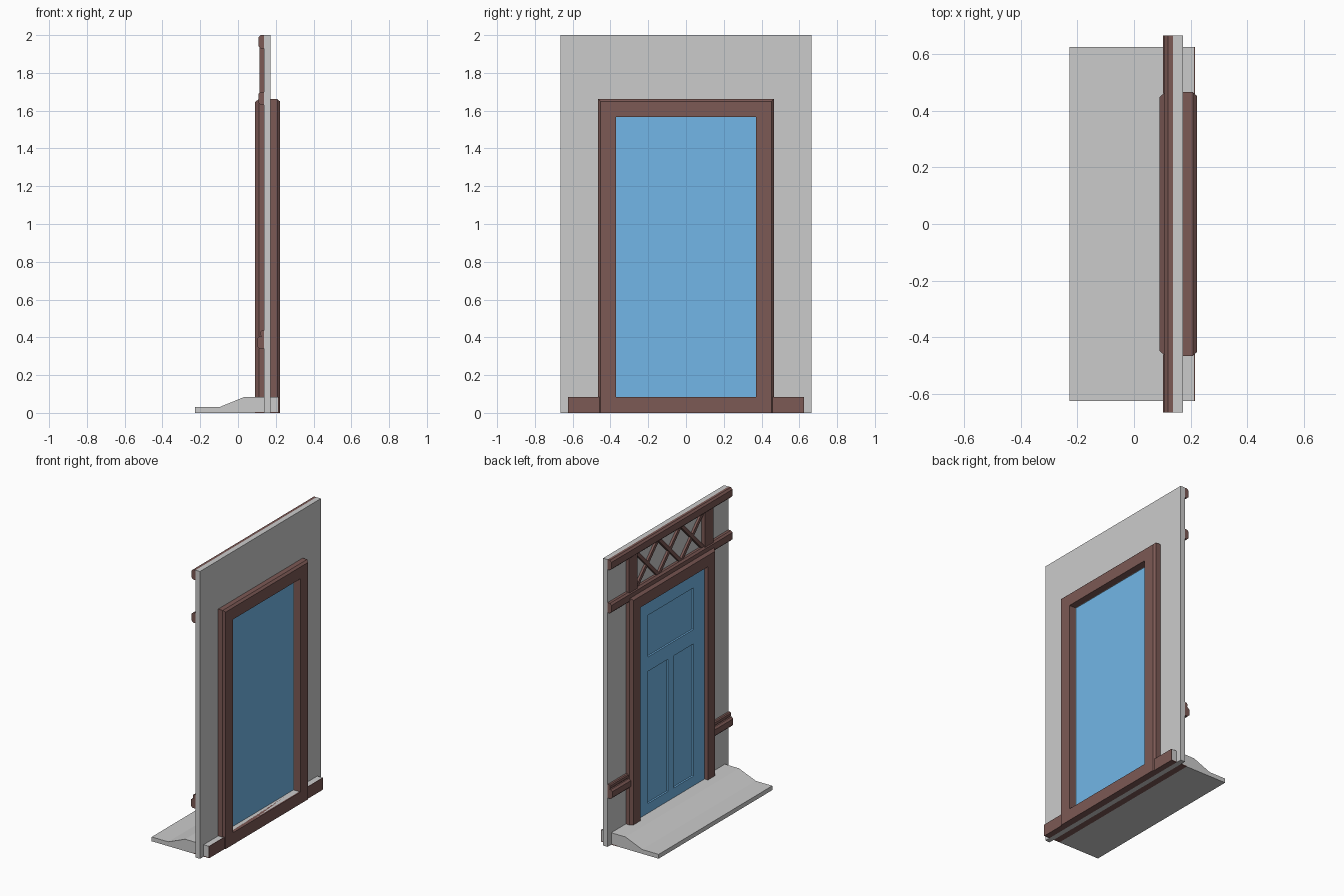
import bpy, bmesh, math

if "Cube" in bpy.data.objects:
    bpy.data.objects.remove(bpy.data.objects["Cube"])


def material(name, rgb):
    m = bpy.data.materials.new(name)
    m.diffuse_color = (*rgb, 1)
    m.use_nodes = True
    m.node_tree.nodes["Principled BSDF"].inputs["Base Color"].default_value = m.diffuse_color
    return m


BROWN = material("dark_wood", (0.2, 0.1, 0.09))
BLUE = material("blue_panel", (0.17, 0.47, 0.8))


def finish(name, bm, mat):
    bmesh.ops.recalc_face_normals(bm, faces=bm.faces)
    me = bpy.data.meshes.new(name)
    bm.to_mesh(me)
    bm.free()
    if mat:
        me.materials.append(mat)
    ob = bpy.data.objects.new(name, me)
    bpy.context.collection.objects.link(ob)
    return ob


def loft(name, rings, mat=None):
    """Skin a list of equal rings and cap both ends."""
    bm = bmesh.new()
    vs = [[bm.verts.new(p) for p in r] for r in rings]
    n = len(vs[0])
    for a, b in zip(vs, vs[1:]):
        for i in range(n):
            j = (i + 1) % n
            bm.faces.new((a[i], a[j], b[j], b[i]))
    bm.faces.new(vs[0])
    bm.faces.new(vs[-1])
    return finish(name, bm, mat)


def along_y(name, pts, y0, y1, mat=None):
    return loft(name, [[(x, y, z) for x, z in pts] for y in (y0, y1)], mat)


def along_x(name, pts, x0, x1, mat=None):
    return loft(name, [[(x, y, z) for y, z in pts] for x in (x0, x1)], mat)


def box(name, x0, x1, y0, y1, z0, z1, mat=None):
    return along_y(name, [(x0, z0), (x1, z0), (x1, z1), (x0, z1)], y0, y1, mat)


IN, TOP = 0.37, 1.567          # door opening half width and height
WF, WB = 0.138, 0.173          # wall faces


def casing(name, prof, z0):
    """Mitred surround: profile (outward offset, x) swept round the opening."""
    path = [(-1, 0), (-1, 1), (1, 1), (1, 0)]
    loft(name, [[(x, s * (IN + o), TOP + o if t else z0) for o, x in prof]
                for s, t in path], BROWN)


def rail_profile(z0, z1, x, c=0.012):
    return [(WF, z0), (x + c, z0), (x, z0 + c), (x, z1 - c), (x + c, z1), (WF, z1)]


# Wall with door opening
along_x("wall", [(-0.665, 0), (-IN, 0), (-IN, TOP), (IN, TOP), (IN, 0),
                 (0.665, 0), (0.665, 2), (-0.665, 2)], WF, WB)
box("wall_sill", WF, WB, -IN, IN, 0, 0.08)

# Sloping doorstep with wooden underside strips and rear board
along_y("doorstep", [(-0.227, 0), (0.09, 0), (0.09, 0.006), (0.212, 0.006),
                     (0.212, 0.083), (0.03, 0.083), (-0.1, 0.03), (-0.227, 0.03)],
        -0.625, 0.625)
box("threshold_strip_front", 0.09, WF, -0.625, 0.625, 0, 0.006, BROWN)
box("threshold_strip_back", WB, 0.212, -0.625, 0.625, 0, 0.006, BROWN)
box("threshold_board", 0.212, 0.216, -0.625, 0.625, 0, 0.083, BROWN)

# Door surrounds on both faces, outer edges chamfered
casing("outer_casing", [(0, WF), (0, 0.09), (0.078, 0.09), (0.095, 0.11), (0.095, WF)], 0.083)
casing("inner_casing", [(0, WB), (0, 0.222), (0.082, 0.222), (0.095, 0.208), (0.095, WB)], 0)
box("casing_foot", WB, 0.222, -IN, IN, 0, 0.083, BROWN)

# Door: slab with raised stiles and rails leaving three sunk panels
box("door_slab", 0.128, 0.168, -IN, IN, 0.083, TOP, BLUE)
F0, F1 = 0.116, 0.128
for s in (-1, 1):
    a, b = sorted((s * 0.25, s * IN))
    box("door_stile", F0, F1, a, b, 0.083, TOP, BLUE)
box("door_mullion", F0, F1, -0.03, 0.03, 0.15, 1.07, BLUE)
for z0, z1 in ((0.083, 0.15), (1.07, 1.17), (1.46, TOP)):
    box("door_rail", F0, F1, -0.25, 0.25, z0, z1, BLUE)

# Horizontal rails across the upper wall
along_y("top_rail", rail_profile(1.93, 2.0, 0.108), -0.665, 0.665, BROWN)
along_y("lintel_rail", rail_profile(1.63, 1.70, 0.108), -0.665, 0.665, BROWN)

for s in (-1, 1):
    # Posts flanking the lattice
    a, b = sorted((s * IN, s * 0.465))
    box("upper_post", 0.114, WF, a, b, 1.64, 1.96, BROWN)
    # Stepped lower rails either side of the door
    a, b = sorted((s * 0.46, s * 0.665))
    along_y("lower_rail", rail_profile(0.34, 0.405, 0.102), a, b, BROWN)
    along_y("lower_rail_cap", rail_profile(0.405, 0.435, 0.118, 0.006), a, b, BROWN)

# Crossed lattice bars above the door
N, Z0, Z1, W = 3, 1.69, 1.94, 0.017
step = 2 * IN / N
for i in range(N):
    y0 = -IN + i * step
    for k, (a, b) in enumerate(((y0, y0 + step), (y0 + step, y0))):
        along_x("lattice_bar", [(a - W, Z0), (a + W, Z0), (b + W, Z1), (b - W, Z1)],
                0.12 + 0.003 * k, WF, BROWN)
